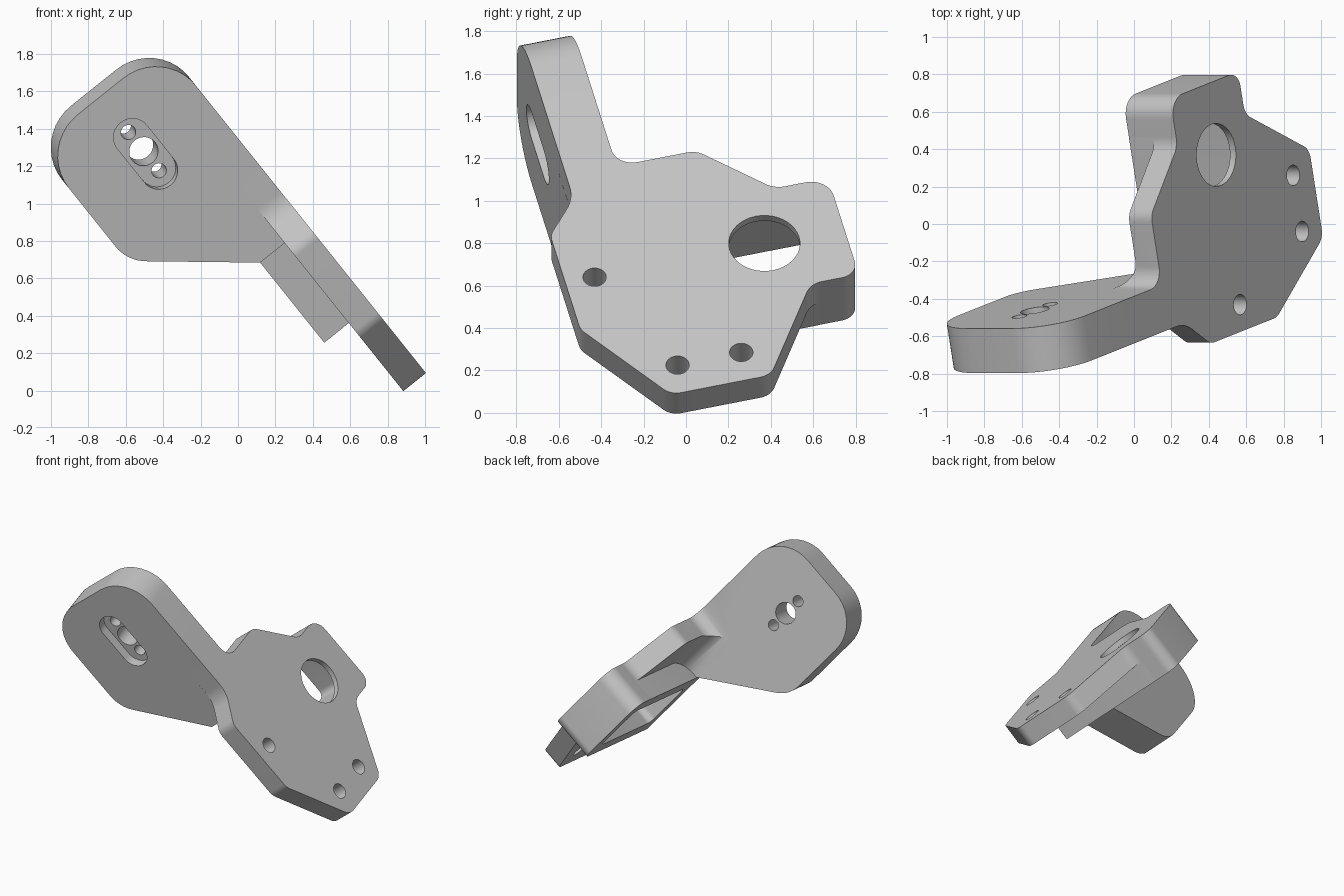
import bpy, bmesh, math
from mathutils import Vector, Matrix

cube = bpy.data.objects.get("Cube")
if cube:
    bpy.data.objects.remove(cube, do_unlink=True)

# Single cast grey material
grey = bpy.data.materials.new("cast_grey")
grey.use_nodes = True
grey.diffuse_color = (0.56, 0.56, 0.56, 1)
grey.node_tree.nodes["Principled BSDF"].inputs["Base Color"].default_value = grey.diffuse_color


def rounded(corners, seg=10):
    """Polygon of (x, y, radius) corners with arcs at the corners."""
    out = []
    for i, (x, y, r) in enumerate(corners):
        p = Vector((x, y))
        if r == 0:
            out.append(p)
            continue
        d1 = (Vector(corners[i - 1][:2]) - p).normalized()
        d2 = (Vector(corners[(i + 1) % len(corners)][:2]) - p).normalized()
        half = d1.angle(d2) / 2
        centre = p + (d1 + d2).normalized() * (r / math.sin(half))
        reach = r / math.tan(half)
        v1 = p + d1 * reach - centre
        v2 = p + d2 * reach - centre
        sweep = v1.angle_signed(v2)
        for k in range(seg + 1):
            out.append(centre + Matrix.Rotation(-sweep * k / seg, 2) @ v1)
    return out


def circle(x, y, r, seg=40):
    return [Vector((x + r * math.cos(2 * math.pi * k / seg),
                    y + r * math.sin(2 * math.pi * k / seg))) for k in range(seg)]


def prism(name, outline, lo, hi, axis="c"):
    """Extrude an outline along axis a, b or c; its own axes follow cyclically."""
    def place(p, h):
        return {"c": (p.x, p.y, h), "a": (h, p.x, p.y), "b": (p.y, h, p.x)}[axis]
    bm = bmesh.new()
    low = [bm.verts.new(place(p, lo)) for p in outline]
    high = [bm.verts.new(place(p, hi)) for p in outline]
    bm.faces.new(low)
    bm.faces.new(high)
    for i in range(len(low)):
        j = (i + 1) % len(low)
        bm.faces.new((low[i], low[j], high[j], high[i]))
    bmesh.ops.recalc_face_normals(bm, faces=bm.faces)
    mesh = bpy.data.meshes.new(name)
    bm.to_mesh(mesh)
    bm.free()
    mesh.materials.append(grey)
    ob = bpy.data.objects.new(name, mesh)
    bpy.context.collection.objects.link(ob)
    return ob


def combine(target, tool, operation):
    mod = target.modifiers.new(tool.name, "BOOLEAN")
    mod.operation = operation
    mod.solver = "EXACT"
    mod.object = tool
    bpy.context.view_layer.objects.active = target
    bpy.ops.object.modifier_apply(modifier=mod.name)
    bpy.data.objects.remove(tool, do_unlink=True)


FACE, THIN, THICK = 0.843, 0.688, 0.52
FRONT, BACK = -0.365, -0.12

# Main plate at full housing thickness
bracket = prism("bracket", rounded([
    (BACK, 1.1, 0), (BACK, 0.87, 0.1), (0.265, 0.87, 0.1), (0.57, 0.56, 0.12),
    (0.83, 0.56, 0.11), (0.83, -0.04, 0.08), (0.595, -0.04, 0.1),
    (0.28, -0.53, 0.09), (-0.205, -0.53, 0.09), (-0.525, -0.045, 0.1),
    (-0.525, 0.54, 0.09), (FRONT, 0.73, 0.2), (FRONT, 1.1, 0)]), THICK, FACE)

# Thin the plate above the housing, leaving a curved gusset against the arm
combine(bracket, prism("upper_relief", rounded([
    (0.3, BACK, 0), (THIN, BACK, 0.14), (THIN, 1, 0), (0.3, 1, 0)]),
    0.561, 1.2, "b"), "DIFFERENCE")

# Thin the plate below and beside the housing
combine(bracket, prism("lower_relief", rounded([
    (-1, -1, 0), (1, -1, 0), (1, -0.041, 0), (-0.2, -0.041, 0),
    (-0.2, 0.7, 0), (-0.3, 0.7, 0), (-0.3, 1.2, 0), (-1, 1.2, 0)]),
    0.3, THIN), "DIFFERENCE")

# Arm plate standing square to the main plate
combine(bracket, prism("arm_plate", rounded([
    (0.565, FACE, 0), (0.565, THICK, 0), (1.03, -0.03, 0.22),
    (1.83, -0.03, 0.285), (1.83, FACE, 0.28)]), FRONT, BACK, "a"), "UNION")

# Housing pocket, open at the rear
combine(bracket, prism("pocket", rounded([
    (-0.09, 0.07, 0.05), (0.72, 0.07, 0.05), (0.72, 0.45, 0.05),
    (-0.09, 0.45, 0.05)]), THICK - 0.1, 0.803), "DIFFERENCE")

# Bores through the main plate
for a, b, r in ((0.443, 0.25, 0.168), (-0.383, 0.245, 0.055),
                (-0.132, -0.365, 0.055), (0.178, -0.363, 0.055)):
    combine(bracket, prism("bore", circle(a, b, r), 0.4, 1.0), "DIFFERENCE")

# Slotted recess in the arm front, with three holes through its floor
mid_b, mid_c, w, half = 1.427, 0.405, 0.1, 0.22
combine(bracket, prism("slot", rounded([
    (mid_b + s * half, mid_c + t * w, w * 0.999)
    for s, t in ((-1, -1), (1, -1), (1, 1), (-1, 1))]),
    FRONT - 0.1, FRONT + 0.07, "a"), "DIFFERENCE")
for shift, r in ((-0.135, 0.04), (0, 0.078), (0.135, 0.04)):
    combine(bracket, prism("arm_hole", circle(mid_b + shift, mid_c, r),
                           FRONT - 0.1, BACK + 0.1, "a"), "DIFFERENCE")

# Lean the bracket: a across the plate, b up the plate, c out of the plate
n = Vector((0.781, 0, 0.625)).normalized()
up = Vector((-n.z, 0, n.x))
side = Vector((0, 1, 0))
tilt = math.radians(14)
a_dir = side * math.cos(tilt) + up * math.sin(tilt)
b_dir = up * math.cos(tilt) - side * math.sin(tilt)
bracket.data.transform(Matrix((a_dir, b_dir, n)).transposed().to_4x4())

# Smooth the rounds, keep the machined edges crisp
bpy.ops.object.select_all(action="DESELECT")
bracket.select_set(True)
bpy.context.view_layer.objects.active = bracket
bpy.ops.object.shade_smooth_by_angle(angle=math.radians(30))
